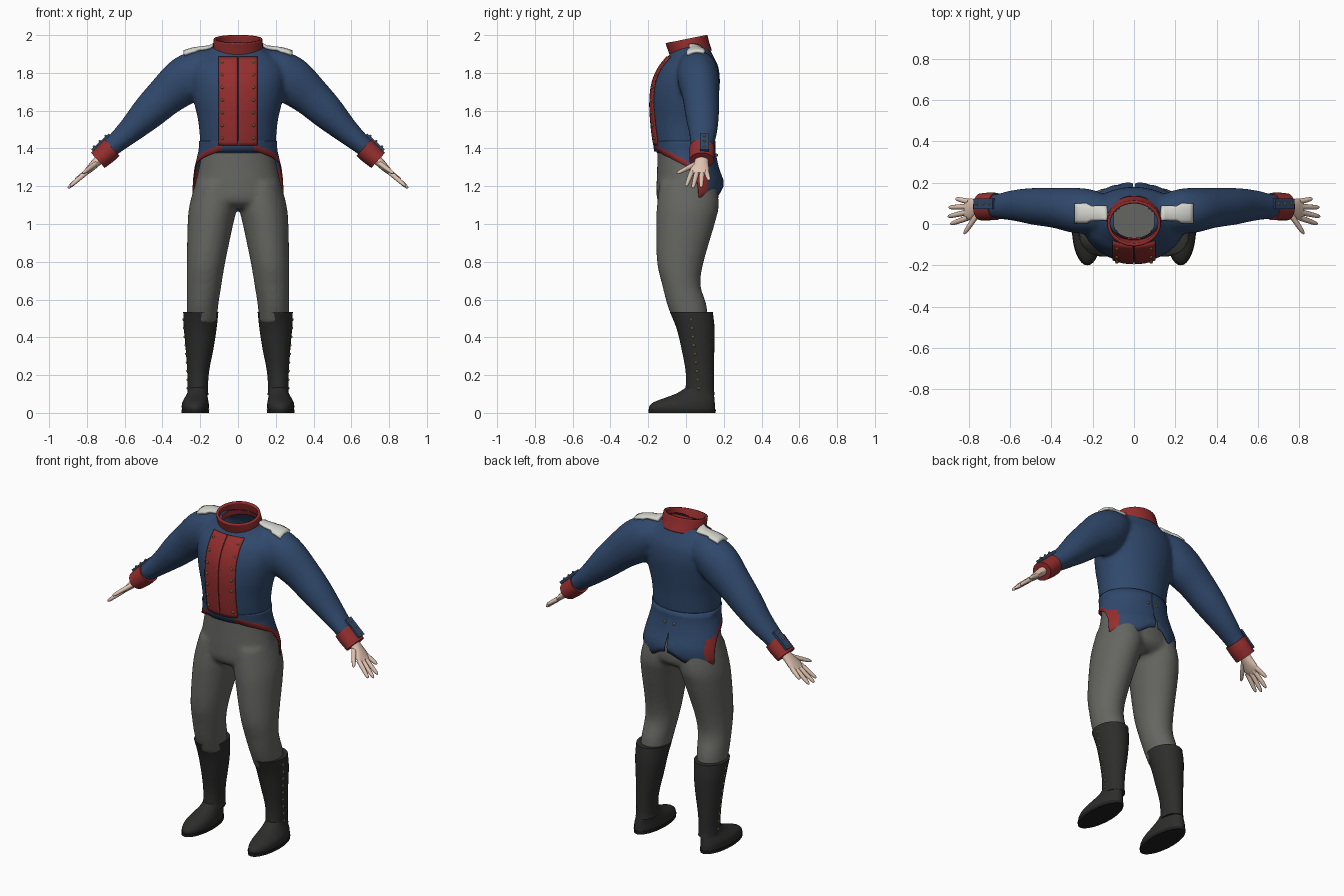
import bpy, bmesh, math
from mathutils import Vector, Matrix
from mathutils.bvhtree import BVHTree

if "Cube" in bpy.data.objects:
    bpy.data.objects.remove(bpy.data.objects["Cube"])

X, Y, Z = Vector((1, 0, 0)), Vector((0, 1, 0)), Vector((0, 0, 1))
D = Vector((0.74, 0, -0.67)).normalized()      # direction along the arm
N = Vector((0.67, 0, 0.74)).normalized()       # back of the hand / top of the arm


def material(name, *rgb):
    m = bpy.data.materials.new(name)
    m.diffuse_color = (*rgb, 1)
    m.use_nodes = True
    m.node_tree.nodes["Principled BSDF"].inputs["Base Color"].default_value = m.diffuse_color
    return m


BLUE = material("navy_cloth", 0.030, 0.066, 0.150)
RED = material("red_cloth", 0.30, 0.027, 0.027)
GREY = material("grey_cloth", 0.130, 0.130, 0.120)
BLACK = material("black_leather", 0.026, 0.026, 0.025)
SOLE = material("sole_black", 0.014, 0.014, 0.014)
SKIN = material("skin", 0.75, 0.55, 0.44)
WHITE = material("white_cloth", 0.68, 0.68, 0.64)
GOLD = material("brass", 0.42, 0.31, 0.10)


def finish(name, bm, mats, mirror=False, thick=0, remesh=0, angle=40):
    bmesh.ops.recalc_face_normals(bm, faces=bm.faces)
    me = bpy.data.meshes.new(name)
    bm.to_mesh(me)
    bm.free()
    for m in mats:
        me.materials.append(m)
    ob = bpy.data.objects.new(name, me)
    bpy.context.collection.objects.link(ob)
    bpy.ops.object.select_all(action='DESELECT')
    bpy.context.view_layer.objects.active = ob
    ob.select_set(True)
    if remesh:
        r = ob.modifiers.new("blend", 'REMESH')
        r.mode, r.voxel_size = 'VOXEL', remesh
        s = ob.modifiers.new("soften", 'SMOOTH')
        s.factor, s.iterations = 0.5, 6
        bpy.ops.object.modifier_apply(modifier="blend")
        bpy.ops.object.modifier_apply(modifier="soften")
    bpy.ops.object.shade_smooth_by_angle(angle=math.radians(angle))
    if thick:
        s = ob.modifiers.new("thickness", 'SOLIDIFY')
        s.thickness, s.offset = thick, 0
    if mirror:
        ob.modifiers.new("mirror", 'MIRROR')
    return ob


def spline(rows, k=4):
    out = []
    for i in range(len(rows) - 1):
        a, b, c, d = (rows[min(max(i + j, 0), len(rows) - 1)] for j in (-1, 0, 1, 2))
        for s in range(k):
            t = s / k
            out.append([0.5 * (2 * q + (r - p) * t + (2 * p - 5 * q + 4 * r - w) * t * t
                               + (3 * q - p - 3 * r + w) * t ** 3)
                        for p, q, r, w in zip(a, b, c, d)])
    return out + [list(rows[-1])]


def loft(bm, rows, U=X, V=Y, n=32, cap=True, k=4):
    """Skin ellipses given as (x, y, z, radius along U, radius along V)."""
    rings = []
    for r in spline(rows, k):
        c = Vector(r[:3])
        rings.append([bm.verts.new(c + U * r[3] * math.cos(2 * math.pi * i / n)
                                   + V * r[4] * math.sin(2 * math.pi * i / n)) for i in range(n)])
    for a, b in zip(rings, rings[1:]):
        for i in range(n):
            bm.faces.new((a[i], a[(i + 1) % n], b[(i + 1) % n], b[i]))
    if cap:
        bm.faces.new(rings[0])
        bm.faces.new(rings[-1])


def body_rows(rows):
    """(z, half width, front y, back y) to loft rows."""
    return [(0, (f + b) / 2, z, w, (b - f) / 2) for z, w, f, b in rows]


def lerp(table, t):
    for (a, *p), (b, *q) in zip(table, table[1:]):
        if t <= b:
            f = max(0, (t - a) / (b - a))
            return [u + (v - u) * f for u, v in zip(p, q)]
    return list(table[-1][1:])


def surface(ob):
    dg = bpy.context.evaluated_depsgraph_get()
    dg.update()
    return BVHTree.FromObject(ob, dg)


def hit(tree, p, d):
    h = tree.ray_cast(Vector(p) - d * 3, d)[0]
    return h if h else tree.find_nearest(Vector(p))[0]


def drape(name, tree, grid, d, lift, thick, mat):
    bm = bmesh.new()
    g = [[bm.verts.new(hit(tree, p, d) - d * lift) for p in row] for row in grid]
    for a, b in zip(g, g[1:]):
        for i in range(len(a) - 1):
            bm.faces.new((a[i], a[i + 1], b[i + 1], b[i]))
    return finish(name, bm, [mat], True, thick)


def buttons(name, points, r=0.009):
    bm = bmesh.new()
    for p in points:
        bmesh.ops.create_icosphere(bm, subdivisions=1, radius=r, matrix=Matrix.Translation(p))
    finish(name, bm, [GOLD], True)


# Jacket: torso and both sleeves blended together
bm = bmesh.new()
loft(bm, body_rows([(1.37, .197, -.155, .140), (1.45, .202, -.172, .150), (1.55, .212, -.183, .158),
                    (1.65, .235, -.187, .170), (1.75, .250, -.175, .180), (1.83, .245, -.140, .172),
                    (1.88, .200, -.100, .150), (1.92, .150, -.075, .130), (1.95, .120, -.065, .120)]))
SLEEVE = [(.10, .05, 1.875, .06, .07), (.19, .06, 1.835, .10, .103), (.275, .065, 1.765, .11, .126),
          (.385, .078, 1.675, .097, .106), (.48, .085, 1.585, .09, .091), (.58, .09, 1.487, .075, .067),
          (.665, .085, 1.412, .060, .052), (.70, .085, 1.378, .056, .05)]
for s in (1, -1):
    loft(bm, [(s * r[0], *r[1:]) for r in SLEEVE], Y, Vector((s * N.x, 0, N.z)))
jacket = finish("jacket", bm, [BLUE], remesh=0.013)
bm = bmesh.new()                                   # open the neck
bm.from_mesh(jacket.data)
bmesh.ops.delete(bm, geom=[f for f in bm.faces if f.normal.z > 0.3
                           and f.calc_center_median().z > 1.8
                           and math.hypot(f.calc_center_median().x / .10,
                                          (f.calc_center_median().y - .015) / .09) < 1],
                 context='FACES')
bm.to_mesh(jacket.data)
bm.free()
coat = surface(jacket)

# Stand-up collar
bm = bmesh.new()
loft(bm, [(0, .028, 1.897, .122, .102), (0, .014, 1.94, .125, .102), (0, .002, 1.979, .122, .104)],
     X, Vector((0, 1, .2)), cap=False)
finish("collar", bm, [RED], thick=0.014)

# Red chest panel in two halves, with brass buttons
drape("chest_panel", coat, [[(.0025 + .1 * i / 8, 0, 1.415 + .47 * j / 24) for i in range(9)]
                            for j in range(25)], Y, .005, .007, RED)
buttons("chest_buttons", [hit(coat, (.083, 0, 1.455 + .067 * i), Y) - Y * .01 for i in range(7)])

# Shoulder straps
strap = []
for i in range(9):
    w = .034 if i < 5 else .046
    strap.append([(.13 + .155 * i / 8, .052 + w * (j / 3 - 1), 0) for j in range(7)])
drape("shoulder_strap", coat, [[(x, y, 0) for x, y, _ in row] for row in strap], -Z, .012, .016, WHITE)

# Coat tails: hem height follows the angle from the back seam round to the front
SHAPE = [(1.14, .250, -.150, .182), (1.22, .243, -.153, .200), (1.30, .227, -.160, .170),
         (1.39, .205, -.166, .151), (1.44, .204, -.173, .153)]
HEM = [(0, 1.20), (10, 1.19), (25, 1.15), (45, 1.14), (72, 1.14), (78, 1.23), (84, 1.28),
       (90, 1.305), (120, 1.35), (150, 1.382), (180, 1.385)]
bm = bmesh.new()
grid = []
for c in range(61):
    a = 3 * c
    hem = lerp(HEM, a)[0]
    col = []
    for r in range(9):
        z = hem if r == 8 else 1.44 + (hem + .032 - 1.44) * r / 7
        w, f, b = lerp(SHAPE, z)
        x = w * math.sin(math.radians(a))
        y = (f + b) / 2 + (b - f) / 2 * math.cos(math.radians(a))
        if a < 90:
            x = max(x, .012 * (1.32 - z) / .15)      # back vent
        if a in (0, 180) and x < 1e-5:
            x = 0
        col.append(bm.verts.new((x, y, z)))
    grid.append(col)
for c in range(60):
    for r in range(8):
        fc = bm.faces.new((grid[c][r], grid[c + 1][r], grid[c + 1][r + 1], grid[c][r + 1]))
        a, z = 3 * c + 1.5, fc.calc_center_median().z
        edge = r == 7 and 72 < a < 156
        side = 57 < a < 84 and z < 1.31 - abs(74 - a) * .003
        fc.material_index = 1 if edge or side else 0
tails = finish("coat_tails", bm, [BLUE, RED], True, 0.006)
buttons("back_buttons", [hit(surface(tails), (.03, 0, 1.365), -Y) + Y * .004])

# Cuffs and buttoned cuff flaps
bm = bmesh.new()
loft(bm, [(.667, .085, 1.405, .066, .059), (.70, .085, 1.373, .067, .058), (.742, .083, 1.337, .065, .054)], Y, N)
finish("cuff", bm, [RED], True)
bm = bmesh.new()
flap = Vector((.725, .098, 1.431))
axes = Matrix((D, Y, N)).transposed().to_4x4()
bmesh.ops.create_cube(bm, size=1, matrix=Matrix.Translation(flap) @ axes @ Matrix.Diagonal((.125, .05, .016, 1)))
finish("cuff_flap", bm, [BLUE], True)
buttons("cuff_buttons", [flap + D * t + N * .009 for t in (-.042, 0, .042)], .008)

# Hands
bm = bmesh.new()
loft(bm, [(.715, .085, 1.362, .034, .027), (.76, .08, 1.317, .039, .023),
          (.79, .072, 1.287, .051, .018), (.815, .070, 1.264, .046, .012)], Y, N, 16)
DIGITS = [((.802, .030, 1.274), (.888, .000, 1.200)), ((.805, .057, 1.272), (.900, .036, 1.190)),
          ((.805, .084, 1.272), (.896, .080, 1.194)), ((.798, .108, 1.278), (.862, .122, 1.232)),
          ((.752, .055, 1.320), (.822, -.048, 1.268))]
for base, tip in DIGITS:
    base, tip = Vector(base), Vector(tip)
    U = N.cross(tip - base).normalized()
    loft(bm, [(*base.lerp(tip, t), r, r) for t, r in ((0, .014), (.5, .0125), (.88, .0095), (1, .003))],
         U, N, 10, k=3)
finish("hand", bm, [SKIN], True)

# Trousers: hips and legs blended together
bm = bmesh.new()
loft(bm, body_rows([(1.42, .185, -.150, .130), (1.30, .207, -.153, .145), (1.20, .230, -.156, .170),
                    (1.12, .240, -.150, .168), (1.08, .150, -.100, .120)]))
for s in (1, -1):
    loft(bm, [(s * .115, .01, 1.22, .11, .15), (s * .130, .010, 1.10, .127, .164),
              (s * .146, -.003, 1.0, .121, .155), (s * .169, -.030, .80, .102, .124),
              (s * .179, -.025, .68, .092, .102), (s * .188, .005, .57, .084, .104),
              (s * .192, .03, .47, .078, .09)])
finish("trousers", bm, [GREY], remesh=0.013)

# Tall gaiters with a row of outer buttons
bm = bmesh.new()
loft(bm, [(.197, .028, .535, .093, .114), (.200, .050, .45, .087, .101), (.203, .062, .35, .075, .088),
          (.211, .073, .22, .058, .075), (.213, .073, .13, .054, .075), (.213, .073, .095, .057, .079)])
gaiter = finish("gaiter", bm, [BLACK], True)
leg = surface(gaiter)
buttons("gaiter_buttons", [hit(leg, (0, .068 - .04 * i / 8, .13 + .0455 * i), -X) for i in range(9)], .008)

# Shoes and soles
bm = bmesh.new()
loft(bm, [(.226, -.020, .012, .070, .174), (.226, -.020, .035, .072, .174), (.225, -.008, .058, .069, .160),
          (.221, .020, .080, .061, .130), (.216, .050, .105, .053, .096), (.213, .073, .14, .048, .066)])
finish("shoe", bm, [BLACK], True)
bm = bmesh.new()
loft(bm, [(.226, -.021, 0, .073, .178), (.226, -.021, .018, .074, .179)], k=1)
finish("sole", bm, [SOLE], True)
